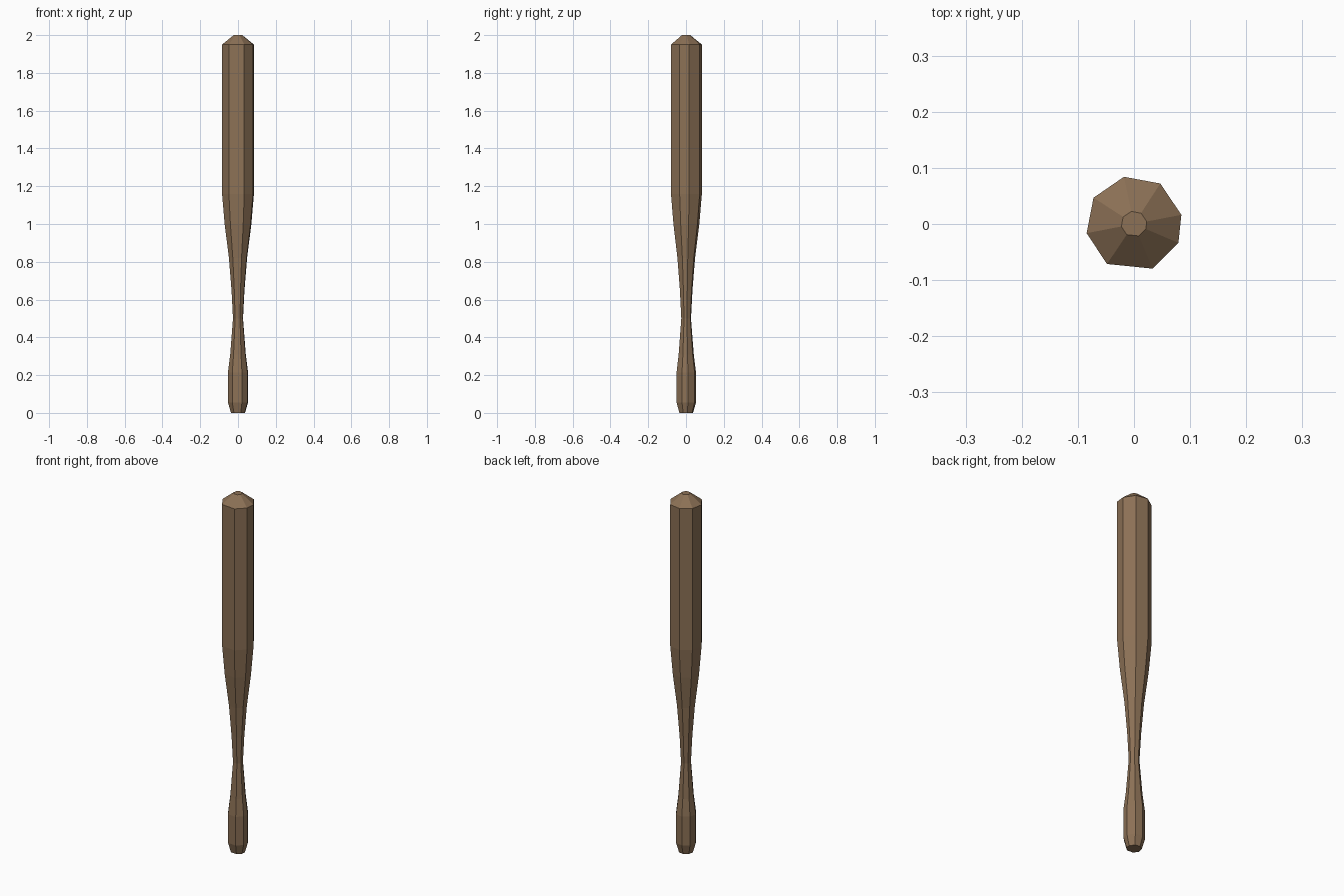
import bpy, bmesh, math

if "Cube" in bpy.data.objects:
    bpy.data.objects.remove(bpy.data.objects["Cube"])

wood = bpy.data.materials.new("brown_wood")
wood.diffuse_color = (0.262, 0.165, 0.092, 1)
wood.use_nodes = True
wood.node_tree.nodes["Principled BSDF"].inputs["Base Color"].default_value = wood.diffuse_color

# Hand-cut octagonal section: corner angles in degrees, slightly uneven
angles = [math.radians(a) for a in (11, 57, 102, 147, 191, 236, 292.5, 337)]

# Turned profile from the butt to the tip: (radius, height)
profile = [(0.038, 0), (0.054, 0.055), (0.054, 0.215), (0.042, 0.31),
           (0.027, 0.5), (0.035, 0.65), (0.049, 0.82), (0.072, 1.0),
           (0.086, 1.16), (0.086, 1.95), (0.023, 2.0)]

# Rings joined into one flat-faced club
bm = bmesh.new()
rings = [[bm.verts.new((r * math.cos(a), r * math.sin(a), z)) for a in angles]
         for r, z in profile]
n = len(angles)
for low, high in zip(rings, rings[1:]):
    for i in range(n):
        j = (i + 1) % n
        bm.faces.new((low[i], low[j], high[j], high[i]))

# Flat butt and tip
bm.faces.new(rings[0][::-1])
bm.faces.new(rings[-1])

mesh = bpy.data.meshes.new("wooden_club")
bm.to_mesh(mesh)
bm.free()
mesh.materials.append(wood)
club = bpy.data.objects.new("wooden_club", mesh)
bpy.context.collection.objects.link(club)
